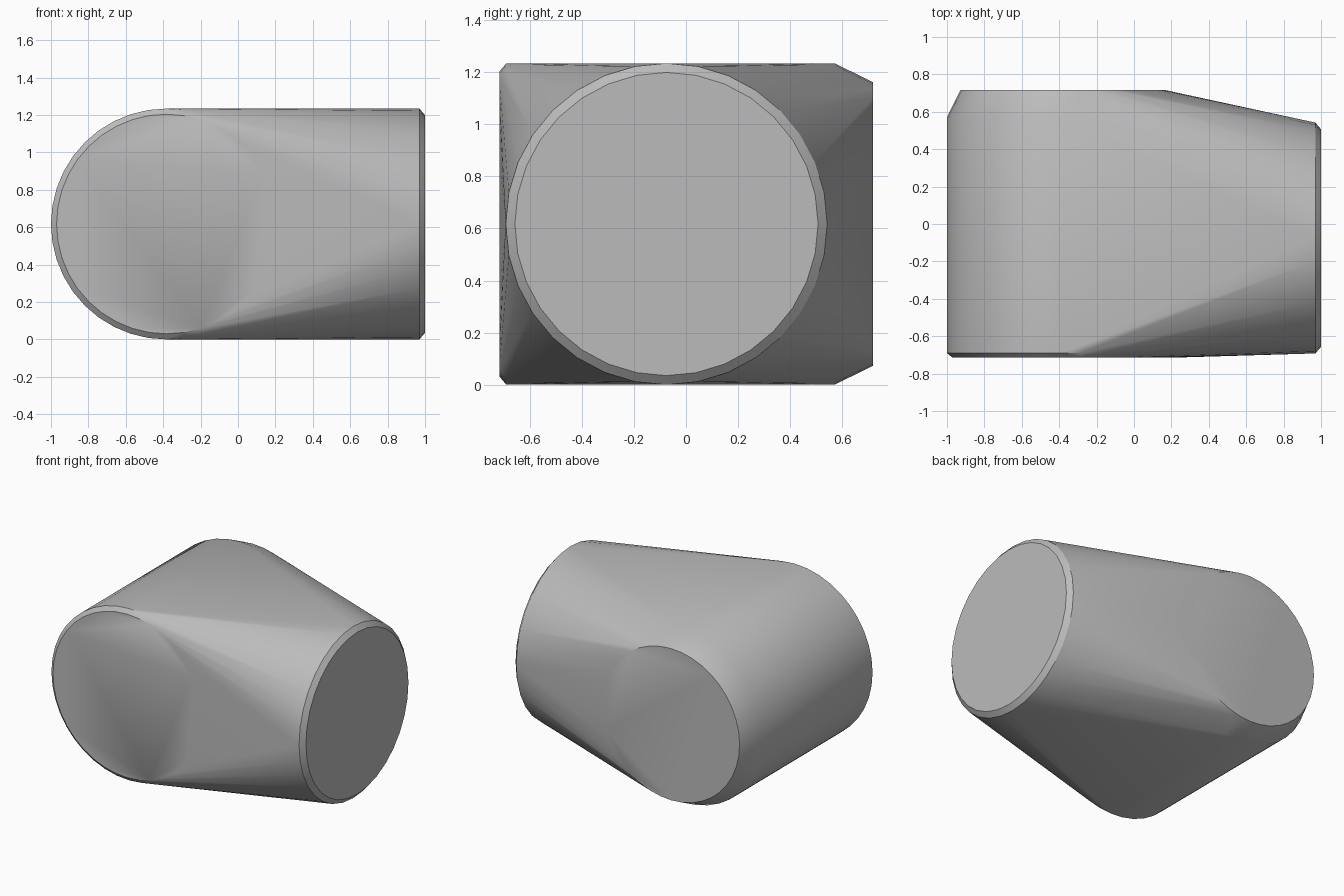
import bpy
import bmesh
from math import cos, sin, pi, radians
from mathutils import Vector

cube = bpy.data.objects.get("Cube")
if cube:
    bpy.data.objects.remove(cube, do_unlink=True)

R = 0.617            # radius shared by both round ends
BARREL_X = -0.383    # axis of the barrel that runs along y
DISC_Y = -0.075      # axis of the round end that faces +x


def ring(bm, centre, radius, u, v, sides):
    """Add a circle of loose points in the plane of u and v."""
    for i in range(sides):
        a = 2 * pi * i / sides
        bm.verts.new(Vector(centre) + radius * (cos(a) * Vector(u) + sin(a) * Vector(v)))


X, Y, Z = (1, 0, 0), (0, 1, 0), (0, 0, 1)
bm = bmesh.new()

# Barrel across the body, chamfered at the front and more deeply at the back
for y, r in ((-0.715, R - 0.03), (-0.69, R), (0.57, R), (0.717, R - 0.072)):
    ring(bm, (BARREL_X, y, R), r, X, Z, 40)

# Round end on the left with a narrow chamfer
for x, r in ((0.97, R), (1.0, R - 0.035)):
    ring(bm, (x, DISC_Y, R), r, Y, Z, 32)

# Stretch one taut skin over all the rings
hull = bmesh.ops.convex_hull(bm, input=bm.verts[:])
inside = {g for g in hull["geom_interior"] + hull["geom_unused"]
          if isinstance(g, bmesh.types.BMVert) and not g.link_faces}
bmesh.ops.delete(bm, geom=list(inside), context="VERTS")
bmesh.ops.dissolve_limit(bm, angle_limit=radians(0.5), verts=bm.verts[:], edges=bm.edges[:])
bmesh.ops.recalc_face_normals(bm, faces=bm.faces[:])

mesh = bpy.data.meshes.new("hull_body")
bm.to_mesh(mesh)
bm.free()
body = bpy.data.objects.new("hull_body", mesh)
bpy.context.collection.objects.link(body)

# Plain grey material
grey = bpy.data.materials.new("plain_grey")
grey.use_nodes = True
colour = (0.5, 0.5, 0.5, 1)
grey.diffuse_color = colour
grey.node_tree.nodes["Principled BSDF"].inputs["Base Color"].default_value = colour
mesh.materials.append(grey)

# Smooth skin with crisp rims
bpy.ops.object.select_all(action="DESELECT")
body.select_set(True)
bpy.context.view_layer.objects.active = body
bpy.ops.object.shade_smooth_by_angle(angle=radians(30))
